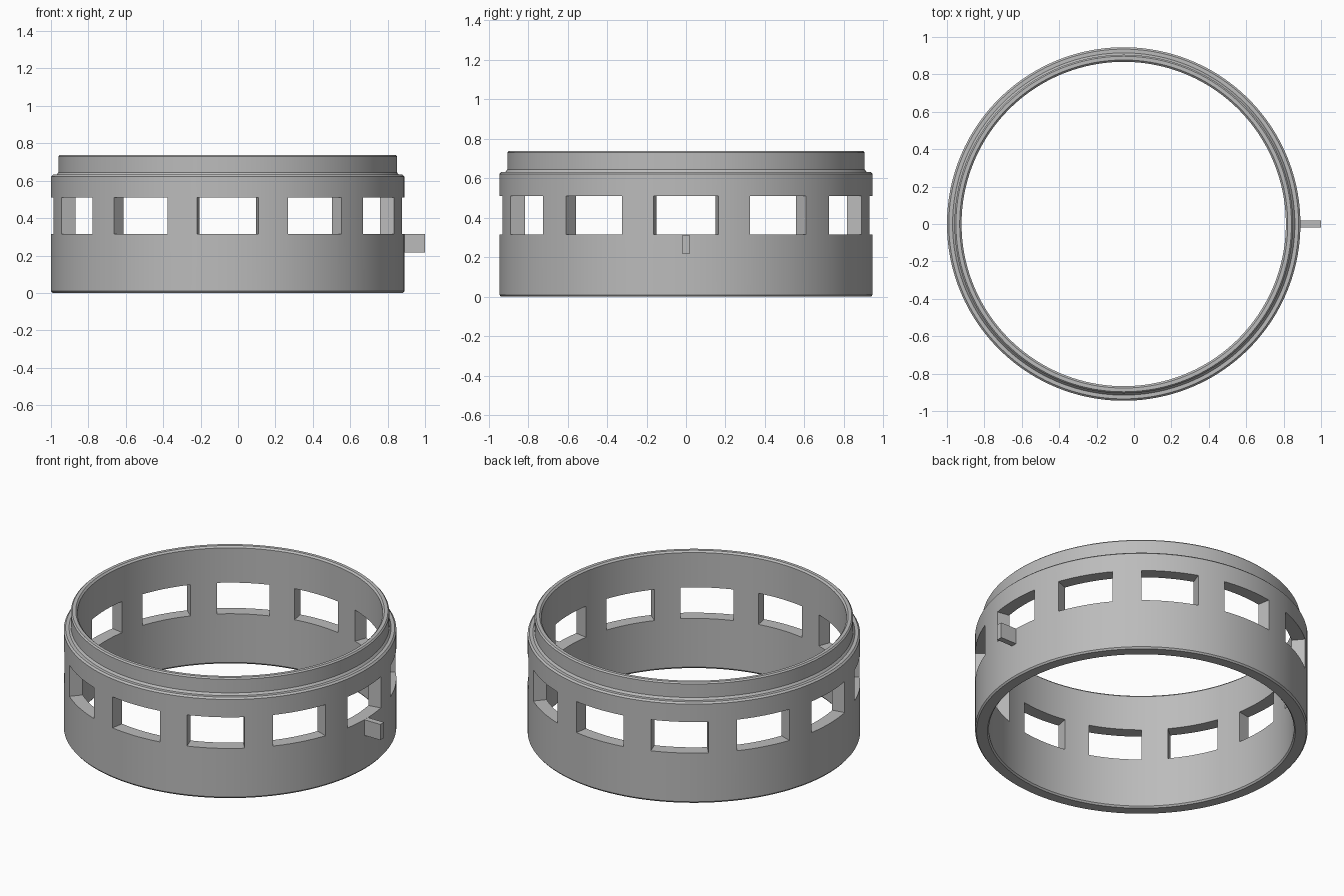
import bpy
import bmesh
from math import cos, sin, radians

old = bpy.data.objects.get("Cube")
if old:
    bpy.data.objects.remove(old, do_unlink=True)

GREY = (0.5, 0.5, 0.5, 1.0)
grey = bpy.data.materials.new("plain grey")
grey.use_nodes = True
grey.diffuse_color = GREY
grey.node_tree.nodes["Principled BSDF"].inputs["Base Color"].default_value = GREY

CENTRE_X = -0.055
SEGMENTS = 180
STEP = 360 / SEGMENTS
WINDOW_PITCH, WINDOW_HALF = 30, 10      # degrees
SILL, HEAD = 0.315, 0.51                # window bottom and top
OUTER, BORE = 0.945, 0.867


def finish(bm, name):
    bmesh.ops.recalc_face_normals(bm, faces=bm.faces)
    mesh = bpy.data.meshes.new(name)
    bm.to_mesh(mesh)
    bm.free()
    mesh.materials.append(grey)
    obj = bpy.data.objects.new(name, mesh)
    bpy.context.collection.objects.link(obj)
    return obj


# Closed wall section as (radius, z): outside going up, then inside going down
profile = [
    (0.937, 0), (OUTER, 0.01), (OUTER, SILL), (OUTER, HEAD),
    (OUTER, 0.622), (0.935, 0.632), (0.915, 0.632), (0.905, 0.645),
    (0.905, 0.73), (0.897, 0.738), (0.877, 0.738), (BORE, 0.728),
    (BORE, HEAD), (BORE, SILL), (BORE, 0.01), (0.875, 0),
]
OUT_SILL, OUT_HEAD, IN_HEAD, IN_SILL = 2, 3, 12, 13


def in_window(i):
    angle = (i % SEGMENTS + 0.5) * STEP
    return (angle + WINDOW_HALF) % WINDOW_PITCH < 2 * WINDOW_HALF


# Ring body with twelve radial windows
bm = bmesh.new()
columns = []
for i in range(SEGMENTS):
    a = radians(i * STEP)
    columns.append([bm.verts.new((CENTRE_X + r * cos(a), r * sin(a), z)) for r, z in profile])

for i, col in enumerate(columns):
    nxt = columns[(i + 1) % SEGMENTS]
    is_open = in_window(i)
    for j in range(len(profile)):
        k = (j + 1) % len(profile)
        if not (is_open and j in (OUT_SILL, IN_HEAD)):
            bm.faces.new((col[j], nxt[j], nxt[k], col[k]))
    # Sill and head of the opening
    if is_open:
        for p, q in ((OUT_SILL, IN_SILL), (OUT_HEAD, IN_HEAD)):
            bm.faces.new((col[p], nxt[p], nxt[q], col[q]))
    # Side walls of the opening
    if is_open != in_window(i - 1):
        bm.faces.new([col[j] for j in (OUT_SILL, OUT_HEAD, IN_HEAD, IN_SILL)])

ring = finish(bm, "windowed_ring")
bpy.ops.object.select_all(action="DESELECT")
ring.select_set(True)
bpy.context.view_layer.objects.active = ring
bpy.ops.object.shade_smooth_by_angle(angle=radians(25))

# Small locating peg on the left side
bm = bmesh.new()
bmesh.ops.create_cube(bm, size=1)
bmesh.ops.scale(bm, vec=(0.13, 0.036, 0.098), verts=bm.verts)
bmesh.ops.translate(bm, vec=(0.935, 0, 0.265), verts=bm.verts)
finish(bm, "locating_peg")
